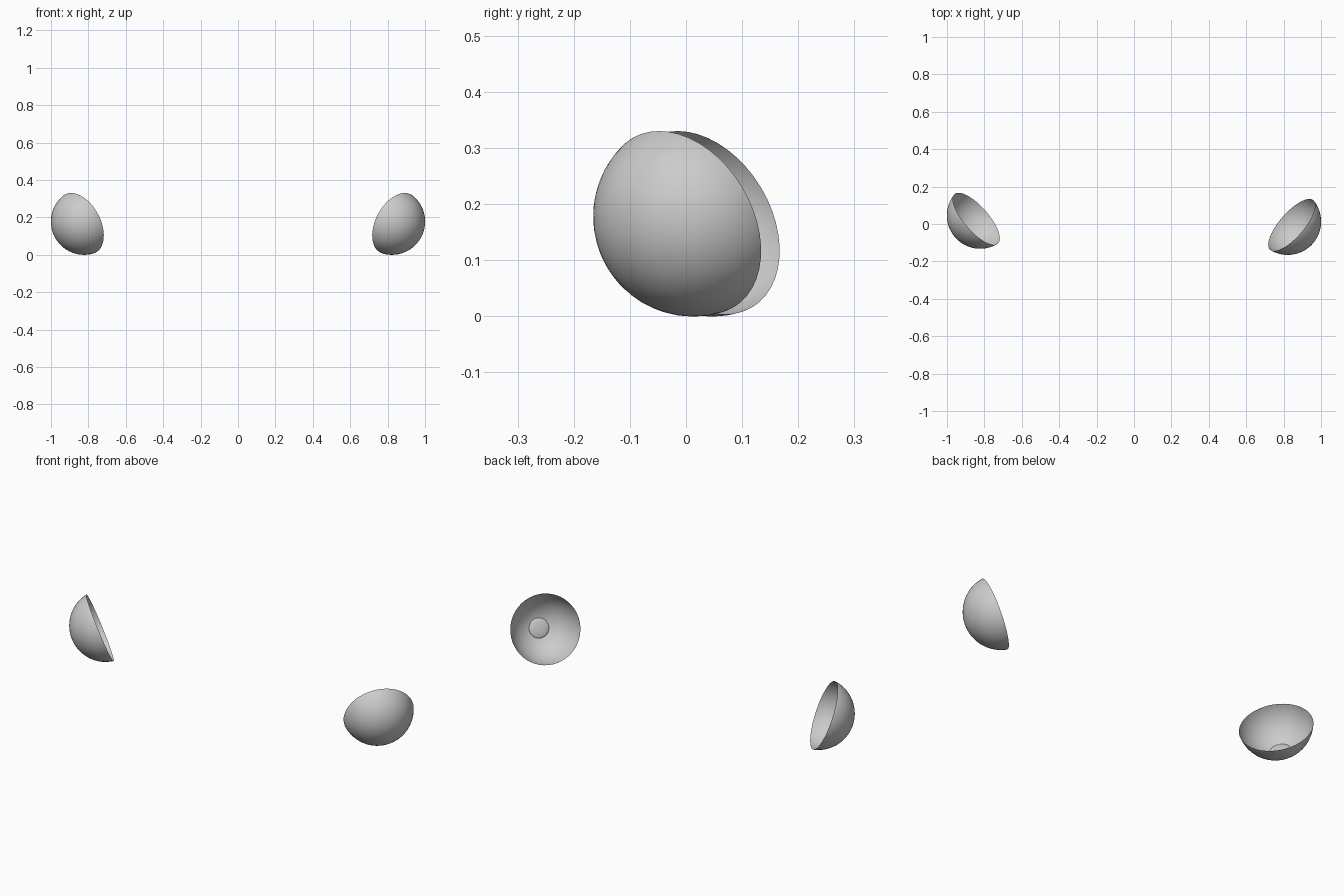
import bpy, bmesh
from mathutils import Vector, Matrix

if "Cube" in bpy.data.objects:
    bpy.data.objects.remove(bpy.data.objects["Cube"])

R = 0.1785      # bowl sphere radius
CUT = -0.03     # rim plane below the sphere centre (local z)


def cap(name, radius, squash, cut, keep_low, base, place):
    """Part of a sphere cut by a plane; local +z is the opening axis."""
    bm = bmesh.new()
    bmesh.ops.create_uvsphere(bm, u_segments=48, v_segments=32, radius=radius)
    bmesh.ops.bisect_plane(bm, geom=bm.verts[:] + bm.edges[:] + bm.faces[:],
                           plane_co=(0, 0, cut), plane_no=(0, 0, 1),
                           clear_outer=keep_low, clear_inner=not keep_low)
    local = Matrix.Translation((0, 0, base)) @ Matrix.Diagonal((1, 1, squash, 1))
    bmesh.ops.transform(bm, matrix=place @ local, verts=bm.verts[:])
    for f in bm.faces:
        f.smooth = True
    mesh = bpy.data.meshes.new(name)
    bm.to_mesh(mesh)
    bm.free()
    obj = bpy.data.objects.new(name, mesh)
    bpy.context.collection.objects.link(obj)


# Mirrored pair, the two slightly offset in depth
for side, label, y in ((1, "right", 0.013), (-1, "left", 0.046)):
    n = Vector((-side * 0.70, 0.61, 0.37)).normalized()
    place = Matrix.Translation((side * 0.822, y, 0.178)) @ n.to_track_quat('Z', 'Y').to_matrix().to_4x4()
    # open bowl
    cap(label + "_bowl", R, 1, CUT, True, 0, place)
    # shallow round button at the bottom of the bowl
    cap(label + "_button", 0.05, 0.2, 0.0, False, -0.171, place)
